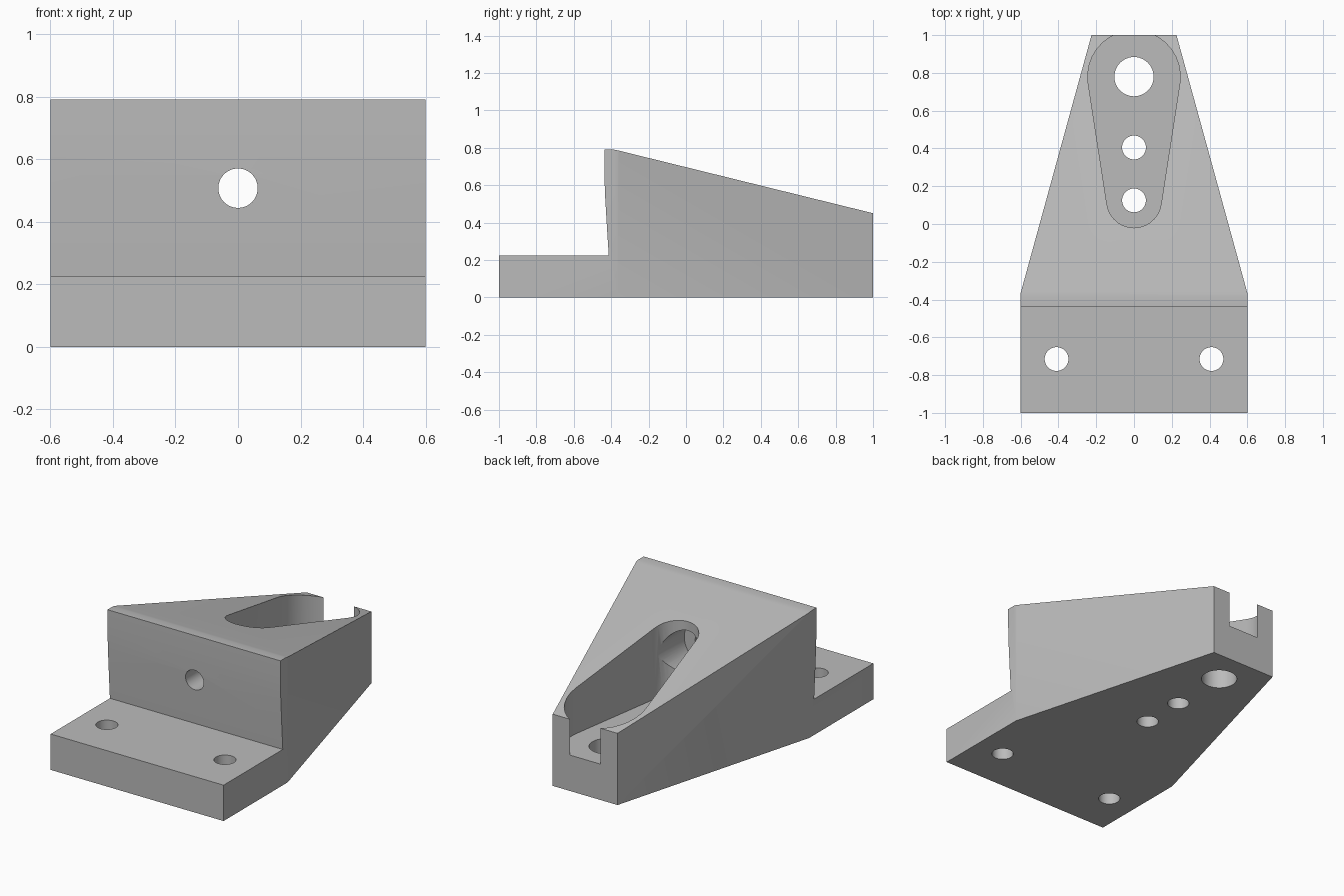
import bpy, bmesh, math
from mathutils import Matrix, Vector

if "Cube" in bpy.data.objects:
    bpy.data.objects.remove(bpy.data.objects["Cube"])

grey = bpy.data.materials.new("plain grey")
grey.use_nodes = True
colour = (0.5, 0.5, 0.5, 1)
grey.diffuse_color = colour
grey.node_tree.nodes["Principled BSDF"].inputs["Base Color"].default_value = colour


def prism(name, points, move):
    """Extrude a closed outline along the vector move."""
    bm = bmesh.new()
    face = bm.faces.new([bm.verts.new(p) for p in points])
    out = bmesh.ops.extrude_face_region(bm, geom=[face])["geom"]
    bmesh.ops.translate(bm, vec=move, verts=[v for v in out if isinstance(v, bmesh.types.BMVert)])
    bmesh.ops.recalc_face_normals(bm, faces=bm.faces)
    mesh = bpy.data.meshes.new(name)
    bm.to_mesh(mesh)
    bm.free()
    mesh.materials.append(grey)
    obj = bpy.data.objects.new(name, mesh)
    bpy.context.collection.objects.link(obj)
    return obj


def ring(x, y, radius, start=0, end=360, steps=48):
    """Points on an arc, seen in plan."""
    angles = [math.radians(start + (end - start) * i / steps) for i in range(steps + 1)]
    return [(x + radius * math.cos(a), y + radius * math.sin(a)) for a in angles]


def combine(target, tool, operation="DIFFERENCE"):
    mod = target.modifiers.new(tool.name, "BOOLEAN")
    mod.operation, mod.solver, mod.object = operation, "EXACT", tool
    bpy.context.view_layer.objects.active = target
    bpy.ops.object.modifier_apply(modifier=mod.name)
    bpy.data.objects.remove(tool)


# Side profile of the body: flange, step and sloping back
profile = [(-1, 0), (-1, .225), (-.413, .225), (-.423, .38), (-.433, .55), (-.437, .68),
           (-.437, .79), (-.385, .79), (-.36, .785), (1, .45), (1, 0)]
body = prism("bracket_body", [(-.8, y, z) for y, z in profile], (1.6, 0, 0))

# Tapered plan
plan = [(-.6, -1.1), (.6, -1.1), (.6, -.365), (.225, 1), (.225, 1.1), (-.225, 1.1), (-.225, 1), (-.6, -.365)]
combine(body, prism("taper", [(x, y, -.1) for x, y in plan], (0, 0, 1.2)), "INTERSECT")

# Teardrop pocket open at the rear
outline = ring(0, .78, .245, -7, 187, 18) + ring(0, .125, .145, 187, 353, 14)
combine(body, prism("pocket", [(x, y, .225) for x, y in outline], (0, 0, 1)))

# Upright holes through the pocket floor and the flange
for x, y, r in [(0, .78, .104), (0, .405, .063), (0, .125, .063), (-.41, -.715, .063), (.41, -.715, .063)]:
    combine(body, prism("hole", [(a, b, -.2) for a, b in ring(x, y, r)[:-1]], (0, 0, .6)))

# Level hole through the step, with a wide counterbore from the pocket
for r, y0, y1 in [(.063, -.6, .1), (.138, -.18, .14)]:
    combine(body, prism("bore", [(a, y0, b) for a, b in ring(0, .507, r)[:-1]], (0, y1 - y0, 0)))

bpy.ops.object.select_all(action="DESELECT")
body.select_set(True)
bpy.context.view_layer.objects.active = body
bpy.ops.object.shade_smooth_by_angle(angle=math.radians(30))
